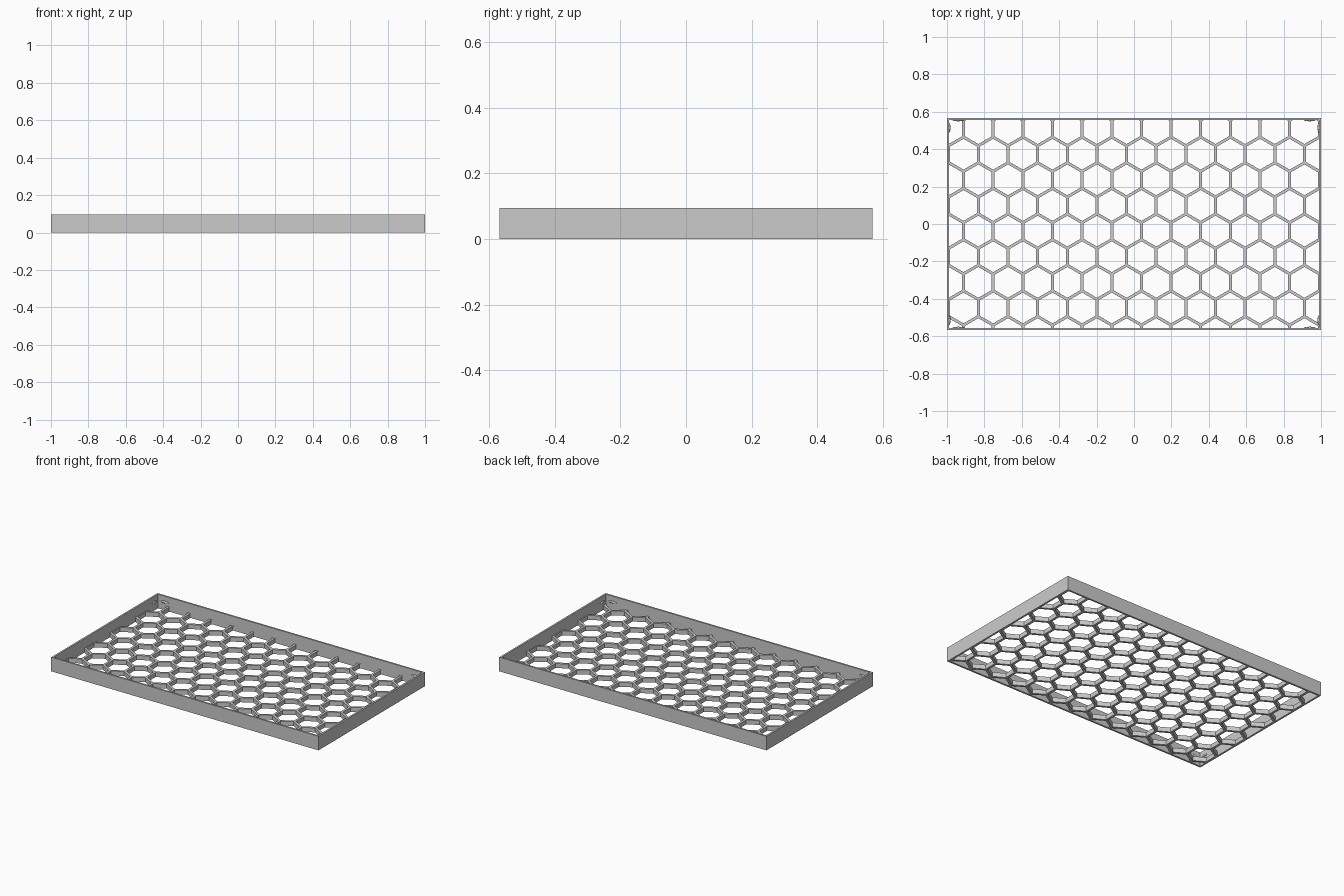
import bpy, bmesh, math
from mathutils import Matrix, Vector

default = bpy.data.objects.get("Cube")
if default:
    bpy.data.objects.remove(default, do_unlink=True)

HALF_X, HALF_Y, HEIGHT = 1.0, 0.568, 0.095
WALL = 0.012
PITCH, ROW, BAR, MESH_T = 0.1585, 0.137, 0.016, 0.03

grey = bpy.data.materials.new("light grey")
grey.use_nodes = True
grey.diffuse_color = (0.6, 0.6, 0.6, 1)
grey.node_tree.nodes["Principled BSDF"].inputs["Base Color"].default_value = (0.6, 0.6, 0.6, 1)


def add_object(name, bm):
    bmesh.ops.recalc_face_normals(bm, faces=bm.faces[:])
    mesh = bpy.data.meshes.new(name)
    bm.to_mesh(mesh)
    bm.free()
    mesh.materials.append(grey)
    obj = bpy.data.objects.new(name, mesh)
    bpy.context.collection.objects.link(obj)
    return obj


# Rectangular rim: inset a plane, drop the middle, raise the ring
bm = bmesh.new()
bmesh.ops.create_grid(bm, x_segments=1, y_segments=1, size=1,
                      matrix=Matrix.Diagonal((HALF_X, HALF_Y, 1, 1)))
middle = bm.faces[:]
bmesh.ops.inset_region(bm, faces=middle, thickness=WALL, use_boundary=True, use_even_offset=True)
bmesh.ops.delete(bm, geom=middle, context='FACES')
ring = bmesh.ops.extrude_face_region(bm, geom=bm.faces[:], use_keep_orig=True)
raised = [g for g in ring["geom"] if isinstance(g, bmesh.types.BMVert)]
bmesh.ops.translate(bm, verts=raised, vec=(0, 0, HEIGHT))
add_object("rim", bm)

# Flat panel that fills the rim
bm = bmesh.new()
size = (2 * (HALF_X - WALL), 2 * (HALF_Y - WALL), MESH_T)
bmesh.ops.create_cube(bm, size=1, matrix=Matrix.Translation((0, 0, MESH_T / 2)) @ Matrix.Diagonal((*size, 1)))
panel = add_object("honeycomb_panel", bm)

# Hexagonal holes in staggered rows
bm = bmesh.new()
radius = (PITCH - BAR) / math.sqrt(3)
for row in range(9):
    shift = PITCH / 4 * (1 if row % 2 else -1)
    for col in range(-7, 8):
        place = Matrix.Translation((shift + col * PITCH, 0.51 - row * ROW, MESH_T / 2))
        hexagon = bmesh.ops.create_cone(bm, cap_ends=True, segments=6, radius1=radius,
                                        radius2=radius, depth=0.2, matrix=place)
        # Keep a corner pointing along y
        tip = max((v.co - place.translation).y for v in hexagon["verts"])
        if tip < radius * 0.95:
            bmesh.ops.rotate(bm, verts=hexagon["verts"], cent=place.translation,
                             matrix=Matrix.Rotation(math.radians(30), 3, 'Z'))
cutter = add_object("hole_cutter", bm)
cutter.hide_render = True

cut = panel.modifiers.new("holes", 'BOOLEAN')
cut.operation = 'DIFFERENCE'
cut.solver = 'EXACT'
cut.object = cutter
bpy.context.view_layer.update()
evaluated = panel.evaluated_get(bpy.context.evaluated_depsgraph_get())
panel_mesh = bpy.data.meshes.new_from_object(evaluated)
panel.modifiers.clear()
panel.data = panel_mesh
bpy.data.objects.remove(cutter, do_unlink=True)

# Small snap bumps on the inner walls beside each corner
bm = bmesh.new()
for sx in (-1, 1):
    for sy in (-1, 1):
        spots = ((0.94 * sx, (HALF_Y - WALL) * sy, 0.033, 0.007),
                 ((HALF_X - WALL) * sx, 0.515 * sy, 0.007, 0.025))
        for x, y, rx, ry in spots:
            bmesh.ops.create_uvsphere(bm, u_segments=12, v_segments=6, radius=1,
                                      matrix=Matrix.Translation((x, y, 0.055)) @ Matrix.Diagonal((rx, ry, 0.008, 1)))
add_object("snap_bumps", bm)
